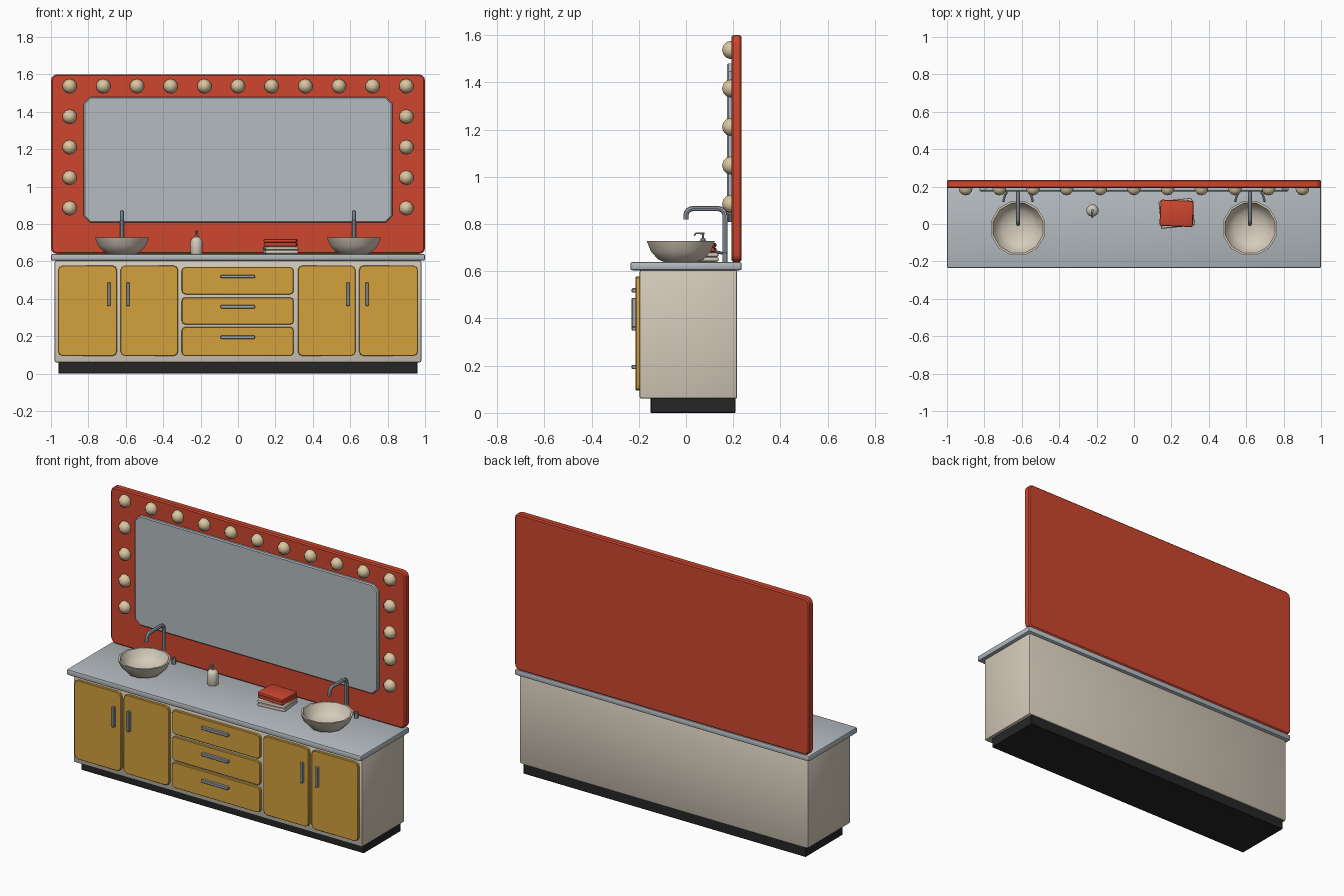
import bpy, bmesh, math
from mathutils import Vector

if "Cube" in bpy.data.objects:
    bpy.data.objects.remove(bpy.data.objects["Cube"])


def srgb(r, g, b):
    return tuple(((c / 255 + 0.055) / 1.055) ** 2.4 for c in (r, g, b)) + (1,)


def material(name, *rgb):
    m = bpy.data.materials.new(name)
    m.diffuse_color = srgb(*rgb)
    m.use_nodes = True
    m.node_tree.nodes["Principled BSDF"].inputs["Base Color"].default_value = m.diffuse_color
    return m


RED = material("red", 205, 70, 46)
OCHRE = material("ochre", 212, 161, 60)
CREAM = material("cream", 212, 203, 186)
GREY = material("pale grey", 180, 187, 192)
METAL = material("metal", 158, 166, 174)
BLACK = material("black", 38, 38, 38)
BULB = material("warm bulb", 218, 198, 160)


def finish(name, bm, mat, smooth=True):
    bmesh.ops.recalc_face_normals(bm, faces=bm.faces)
    me = bpy.data.meshes.new(name)
    bm.to_mesh(me)
    bm.free()
    me.materials.append(mat)
    ob = bpy.data.objects.new(name, me)
    bpy.context.collection.objects.link(ob)
    if smooth:
        bpy.ops.object.select_all(action='DESELECT')
        ob.select_set(True)
        bpy.context.view_layer.objects.active = ob
        bpy.ops.object.shade_smooth_by_angle(angle=math.radians(35))
    return ob


def box(name, x, y, z, mat, bevel=0.0, segments=1):
    """Box from (min, max) ranges with bevelled edges."""
    bm = bmesh.new()
    bmesh.ops.create_cube(bm, size=1)
    for v in bm.verts:
        v.co = [(a + b) / 2 + c * (b - a) for c, (a, b) in zip(v.co, (x, y, z))]
    if bevel:
        bmesh.ops.bevel(bm, geom=bm.edges[:], offset=bevel, segments=segments,
                        profile=0.5, affect='EDGES')
    return finish(name, bm, mat)


def panel(name, x, y, z, mat, corner, segments, edge):
    """Upright slab: cut or rounded corners, softened front and back rims."""
    bm = bmesh.new()
    bmesh.ops.create_cube(bm, size=1)
    for v in bm.verts:
        v.co = [(a + b) / 2 + c * (b - a) for c, (a, b) in zip(v.co, (x, y, z))]
    along_y = [e for e in bm.edges if abs(e.verts[0].co.y - e.verts[1].co.y) > 1e-5]
    bmesh.ops.bevel(bm, geom=along_y, offset=corner, segments=segments,
                    profile=0.5, affect='EDGES')
    rims = [e for e in bm.edges if abs(e.verts[0].co.y - e.verts[1].co.y) < 1e-5]
    bmesh.ops.bevel(bm, geom=rims, offset=edge, segments=1, affect='EDGES')
    return finish(name, bm, mat)


def lathe(name, profile, sides, centre, mat):
    """Revolve (radius, z) points around z, flats facing the axes."""
    bm = bmesh.new()
    rings = []
    for r, z in profile:
        ring = []
        for i in range(sides):
            a = 2 * math.pi * (i + 0.5) / sides
            ring.append(bm.verts.new((centre[0] + r * math.cos(a),
                                      centre[1] + r * math.sin(a), z)))
        rings.append(ring)
    for lo, hi in zip(rings, rings[1:]):
        for i in range(sides):
            j = (i + 1) % sides
            bm.faces.new((lo[i], lo[j], hi[j], hi[i]))
    bm.faces.new(rings[0])
    bm.faces.new(rings[-1])
    return finish(name, bm, mat)


def tube(name, path, radius, mat, sides=8):
    """Round bar swept along a path lying in one vertical plane."""
    pts = [Vector(p) for p in path]
    run = pts[-1] - pts[0]
    side = Vector((run.y, -run.x, 0)).normalized()
    bm = bmesh.new()
    rings = []
    for i, p in enumerate(pts):
        t = (pts[min(i + 1, len(pts) - 1)] - pts[max(i - 1, 0)]).normalized()
        up = side.cross(t)
        rings.append([bm.verts.new(p + radius * (side * math.cos(a) + up * math.sin(a)))
                      for a in (2 * math.pi * k / sides for k in range(sides))])
    for lo, hi in zip(rings, rings[1:]):
        for i in range(sides):
            j = (i + 1) % sides
            bm.faces.new((lo[i], lo[j], hi[j], hi[i]))
    bm.faces.new(rings[0])
    bm.faces.new(rings[-1])
    return finish(name, bm, mat)


# Cabinet, plinth and counter
box("plinth", (-0.96, 0.96), (-0.15, 0.21), (0, 0.065), BLACK, 0.003)
box("cabinet", (-0.98, 0.98), (-0.197, 0.217), (0.06, 0.606), CREAM, 0.009, 2)
box("counter", (-1, 1), (-0.236, 0.236), (0.604, 0.64), GREY, 0.009, 2)

# Backboard and mirror
panel("backboard", (-1, 1), (0.192, 0.236), (0.64, 1.6), RED, 0.032, 3, 0.007)
panel("mirror", (-0.825, 0.825), (0.174, 0.198), (0.808, 1.48), GREY, 0.035, 1, 0.006)

# Bulbs along the top and down both sides
spots = [(-0.9 + 0.18 * i, 1.537) for i in range(11)]
spots += [(s * 0.9, 1.537 - 0.163 * k) for s in (-1, 1) for k in range(1, 5)]
for x, z in spots:
    bm = bmesh.new()
    bmesh.ops.create_uvsphere(bm, u_segments=10, v_segments=6, radius=0.039)
    for v in bm.verts:
        v.co = (v.co.x + x, 0.192 - v.co.z, v.co.y + z)
    finish("bulb", bm, BULB)

# Doors with upright handles
for s in (-1, 1):
    for a, b, h in ((0.32, 0.629, 0.588), (0.647, 0.963, 0.69)):
        panel("door", sorted((s * a, s * b)), (-0.213, -0.19), (0.094, 0.578),
              OCHRE, 0.025, 2, 0.003)
        box("door_handle", (s * h - 0.009, s * h + 0.009), (-0.23, -0.21),
            (0.362, 0.487), METAL, 0.003)

# Drawers with level handles
for lo, hi in ((0.094, 0.25), (0.262, 0.408), (0.424, 0.57)):
    panel("drawer", (-0.301, 0.298), (-0.213, -0.19), (lo, hi), OCHRE, 0.02, 2, 0.003)
    mid = (lo + hi) / 2 + 0.022
    box("drawer_handle", (-0.093, 0.09), (-0.23, -0.21), (mid - 0.009, mid + 0.009),
        METAL, 0.003)

# Basins with taps
for s in (-1, 1):
    x = s * 0.62
    lathe("basin", [(0.07, 0.638), (0.1, 0.65), (0.132, 0.685), (0.149, 0.727),
                    (0.138, 0.727), (0.12, 0.69), (0.09, 0.663), (0.04, 0.652),
                    (0.015, 0.65)], 12, (x, -0.022), CREAM)
    arc = [(x, 0.137 + 0.028 * math.cos(a), 0.837 + 0.028 * math.sin(a))
           for a in (math.pi * k / 8 for k in range(5))]
    drop = [(x, 0.028 - 0.028 * math.sin(a), 0.837 + 0.028 * math.cos(a))
            for a in (math.pi * k / 8 for k in range(5))]
    tube("tap_spout", [(x, 0.165, 0.638)] + arc + drop + [(x, 0, 0.82)], 0.011, METAL)
    for t in (-1, 1):
        k = x + t * 0.068
        lathe("tap_stem", [(0.012, 0.638), (0.012, 0.672), (0.008, 0.678)], 8,
              (k, 0.165), METAL)
        tube("tap_lever", [(k - t * 0.003, 0.172, 0.672), (k + t * 0.011, 0.12, 0.684)],
             0.006, METAL)

# Soap dispenser
sx, sy = -0.222, 0.072
lathe("soap_bottle", [(0.03, 0.639), (0.033, 0.645), (0.033, 0.705), (0.026, 0.722),
                      (0.012, 0.731)], 12, (sx, sy), CREAM)
lathe("soap_pump", [(0.011, 0.728), (0.011, 0.738), (0.005, 0.74), (0.005, 0.755),
                    (0.008, 0.756), (0.008, 0.764)], 8, (sx, sy), METAL)
tube("soap_nozzle", [(sx, sy, 0.76), (sx, sy - 0.03, 0.76), (sx, sy - 0.038, 0.75)],
     0.004, METAL, 6)

# Folded towels, each a pair of soft layers
for name, mat, z, turn, w, d in (("lower_towel", CREAM, 0.64, 0.10, 0.18, 0.148),
                                 ("upper_towel", RED, 0.68, -0.04, 0.178, 0.14)):
    for i in range(2):
        lo = z + 0.02 * i
        ob = box(name, (-w / 2, w / 2), (-d / 2, d / 2), (lo, lo + 0.02), mat, 0.009, 2)
        ob.location = (0.228, 0.057, 0)
        ob.rotation_euler.z = turn
